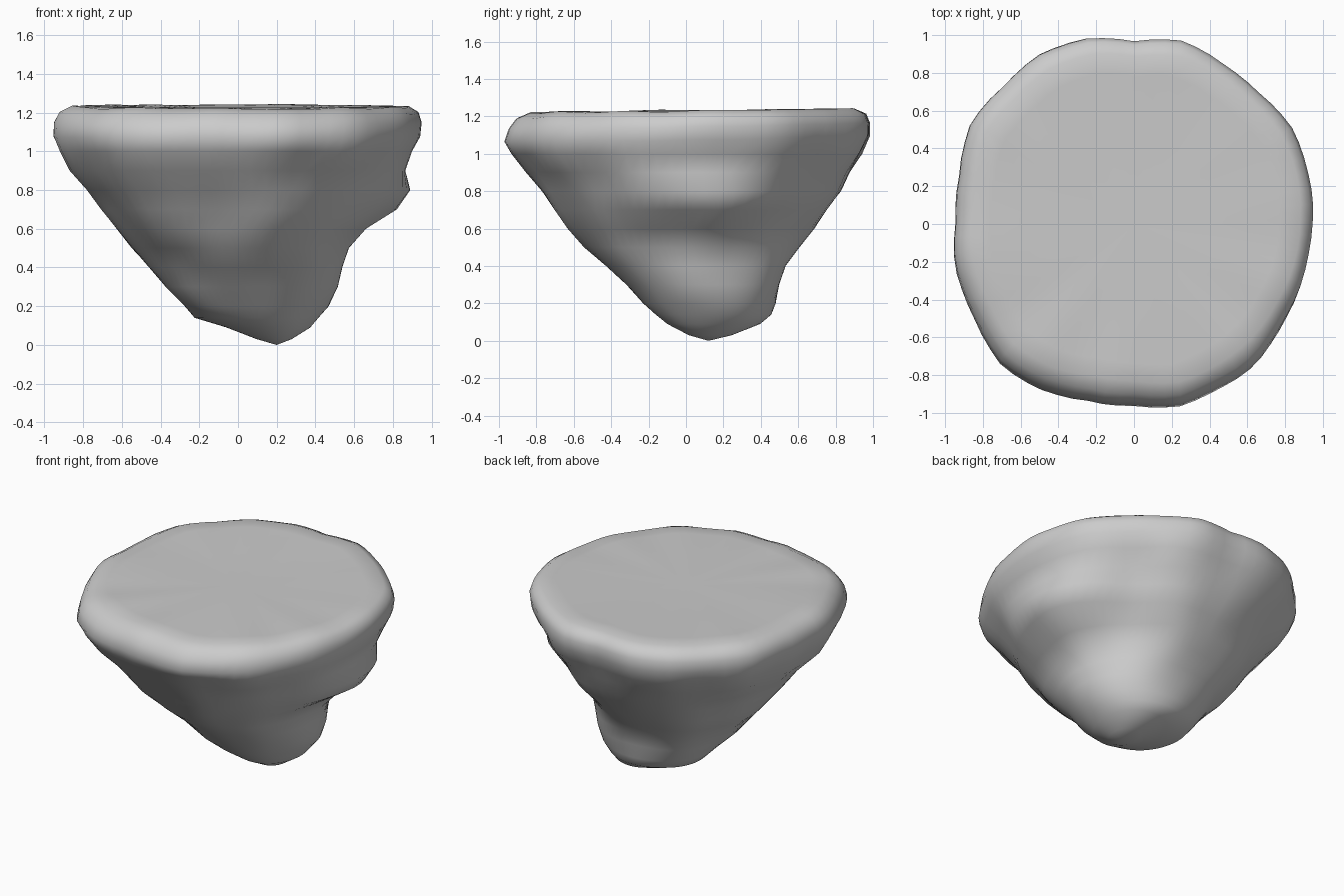
import bpy, bmesh, math
from mathutils import Vector, noise

SEG = 72
# Horizontal extents by height: z, x min, x max, y min, y max
RINGS = [
    (0.03, 0.10, 0.28, 0.02, 0.24),
    (0.09, -0.06, 0.38, -0.10, 0.39),
    (0.14, -0.22, 0.43, -0.18, 0.44),
    (0.20, -0.28, 0.475, -0.25, 0.47),
    (0.30, -0.38, 0.52, -0.32, 0.50),
    (0.40, -0.46, 0.55, -0.42, 0.54),
    (0.50, -0.55, 0.58, -0.54, 0.61),
    (0.60, -0.63, 0.65, -0.63, 0.69),
    (0.70, -0.70, 0.75, -0.70, 0.76),
    (0.80, -0.77, 0.79, -0.78, 0.83),
    (0.90, -0.87, 0.85, -0.87, 0.88),
    (1.00, -0.92, 0.91, -0.955, 0.95),
    (1.08, -0.955, 0.945, -0.995, 0.99),
    (1.15, -0.95, 0.95, -0.97, 0.99),
    (1.20, -0.92, 0.93, -0.93, 0.97),
    (1.23, -0.86, 0.88, -0.86, 0.91),
    (1.23, -0.76, 0.77, -0.76, 0.80),
    (1.225, -0.45, 0.45, -0.45, 0.45),
]
# Radius of the rim seen from above, every 15 degrees
RIM = [.95, .965, .98, .96, .97, 1.0, .965, 1.01, 1.02, 1.0, 1.01, .955,
       .945, .97, .98, 1.02, 1.0, .955, .96, .995, .98, .97, .95, .95]


def rim_ratio(t):
    f = t / math.tau * 24
    i = int(f)
    r = RIM[i % 24] * (1 - f + i) + RIM[(i + 1) % 24] * (f - i)
    ellipse = 1 / math.hypot(math.cos(t) / 0.95, math.sin(t) / 0.99)
    return r / ellipse


def bump(t, z, ang, height, wa, wz):
    d = (t - ang + math.pi) % math.tau - math.pi
    return math.exp(-(d / wa) ** 2 - ((z - height) / wz) ** 2)


# Floating rock: stacked rings tapering to an off-centre tip
bm = bmesh.new()
rows = []
for k, (z, x0, x1, y0, y1) in enumerate(RINGS):
    cx, cy = (x0 + x1) / 2, (y0 + y1) / 2
    blend = min(1, max(0, (z - 0.4) / 0.6))
    row = []
    for i in range(SEG):
        t = math.tau * i / SEG
        s = 1 + (rim_ratio(t) - 1) * blend
        # outcrop on the right side and ledge low on the left
        s += 0.14 * bump(t, z, 0.1, 0.76, 0.5, 0.09)
        s -= 0.06 * bump(t, z, 0.8, 0.7, 0.35, 0.25)
        x = cx + (x1 - x0) / 2 * math.cos(t) * s
        y = cy + (y1 - y0) / 2 * math.sin(t) * s
        n = noise.noise(Vector((x * 3.2, y * 3.2, z * 3.2)))
        if k < 15:
            a = 0.035 if 0.1 < z < 1.05 else 0.012
            x += a * n * math.cos(t)
            y += a * n * math.sin(t)
        # slightly uneven rim, drooping towards the front
        dz = 0.012 * n + 0.012 * y if 1 < z and k < 17 else 0
        row.append(bm.verts.new((x, y, z + dz)))
    rows.append(row)

tip = bm.verts.new((0.2, 0.12, 0))
centre = bm.verts.new((0, 0, 1.225))
for i in range(SEG):
    j = (i + 1) % SEG
    bm.faces.new((tip, rows[0][j], rows[0][i]))
    bm.faces.new((centre, rows[-1][i], rows[-1][j]))
    for a, b in zip(rows, rows[1:]):
        bm.faces.new((a[i], a[j], b[j], b[i]))
bmesh.ops.recalc_face_normals(bm, faces=bm.faces)
for f in bm.faces:
    f.smooth = True

mesh = bpy.data.meshes.new("floating_rock")
bm.to_mesh(mesh)
bm.free()
rock = bpy.data.objects.new("floating_rock", mesh)
bpy.context.collection.objects.link(rock)
